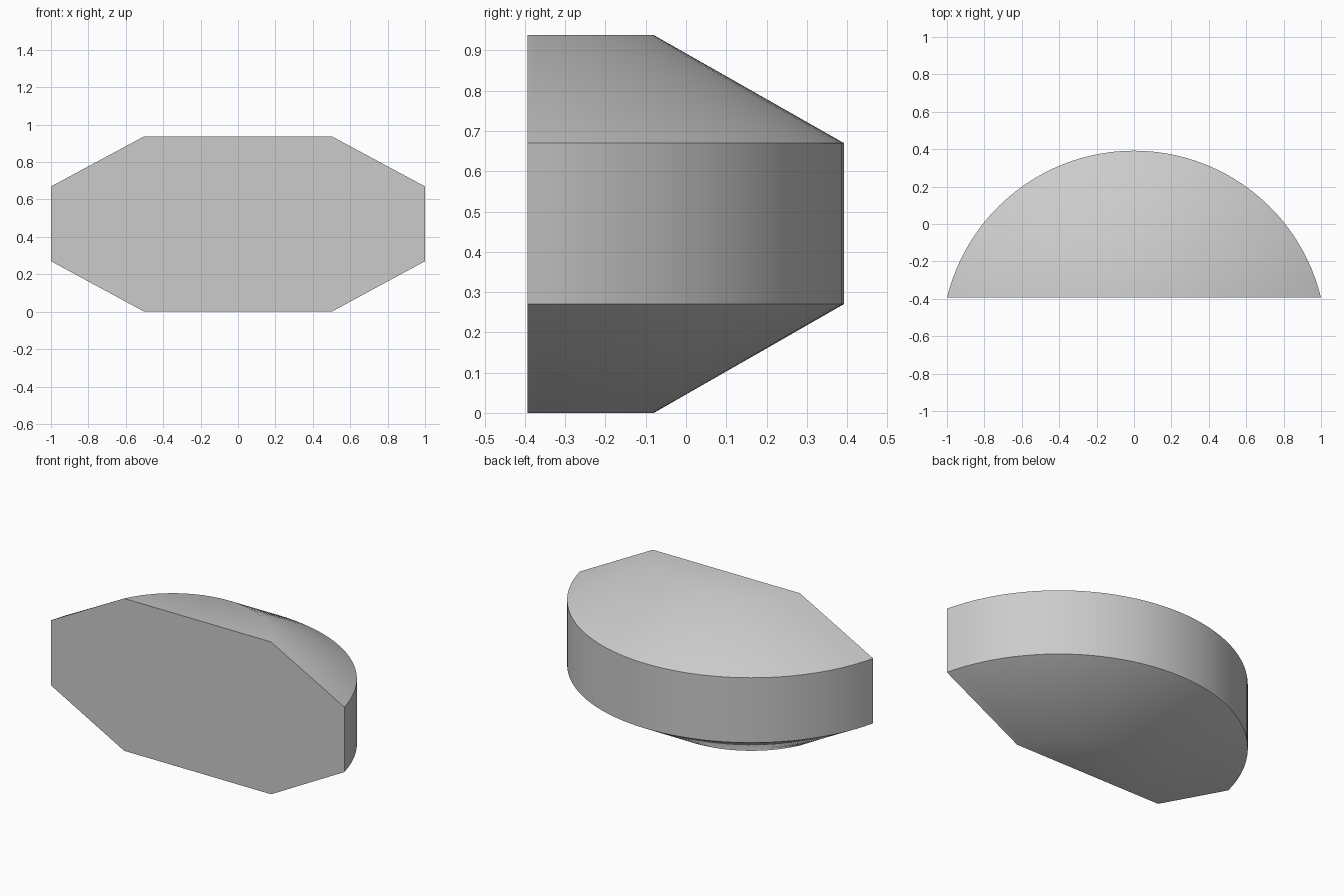
import bpy, bmesh, math

cube = bpy.data.objects.get("Cube")
if cube:
    bpy.data.objects.remove(cube, do_unlink=True)

SEGMENTS = 48
FLAT_Y = -0.393     # flat front plane
AXIS_Y = -0.637     # axis of the rounded back
# ring heights and radii, bottom to top
RINGS = [(0, 0.557), (0.27, 1.029), (0.67, 1.029), (0.938, 0.557)]

grey = bpy.data.materials.new("light grey")
grey.use_nodes = True
colour = (0.6, 0.6, 0.6, 1)
grey.diffuse_color = colour
grey.node_tree.nodes["Principled BSDF"].inputs["Base Color"].default_value = colour


def arc_ring(bm, z, radius):
    """Arc cut off by the flat front, from right to left."""
    start = math.asin((FLAT_Y - AXIS_Y) / radius)
    verts = []
    for i in range(SEGMENTS + 1):
        a = start + (math.pi - 2 * start) * i / SEGMENTS
        verts.append(bm.verts.new((radius * math.cos(a), AXIS_Y + radius * math.sin(a), z)))
    return verts


# Body: stacked arcs skinned together
bm = bmesh.new()
rings = [arc_ring(bm, z, r) for z, r in RINGS]
for low, high in zip(rings, rings[1:]):
    for i in range(SEGMENTS):
        bm.faces.new((low[i], low[i + 1], high[i + 1], high[i]))

# Bottom and top caps, then the flat front
bm.faces.new(rings[0])
bm.faces.new(rings[-1])
bm.faces.new([r[0] for r in rings] + [r[-1] for r in reversed(rings)])
bmesh.ops.recalc_face_normals(bm, faces=bm.faces)

mesh = bpy.data.meshes.new("half_round_body")
bm.to_mesh(mesh)
bm.free()
mesh.materials.append(grey)
body = bpy.data.objects.new("half_round_body", mesh)
bpy.context.collection.objects.link(body)

# Smooth the curved back, keep the rims sharp
bpy.ops.object.select_all(action="DESELECT")
body.select_set(True)
bpy.context.view_layer.objects.active = body
bpy.ops.object.shade_smooth_by_angle(angle=math.radians(30))
